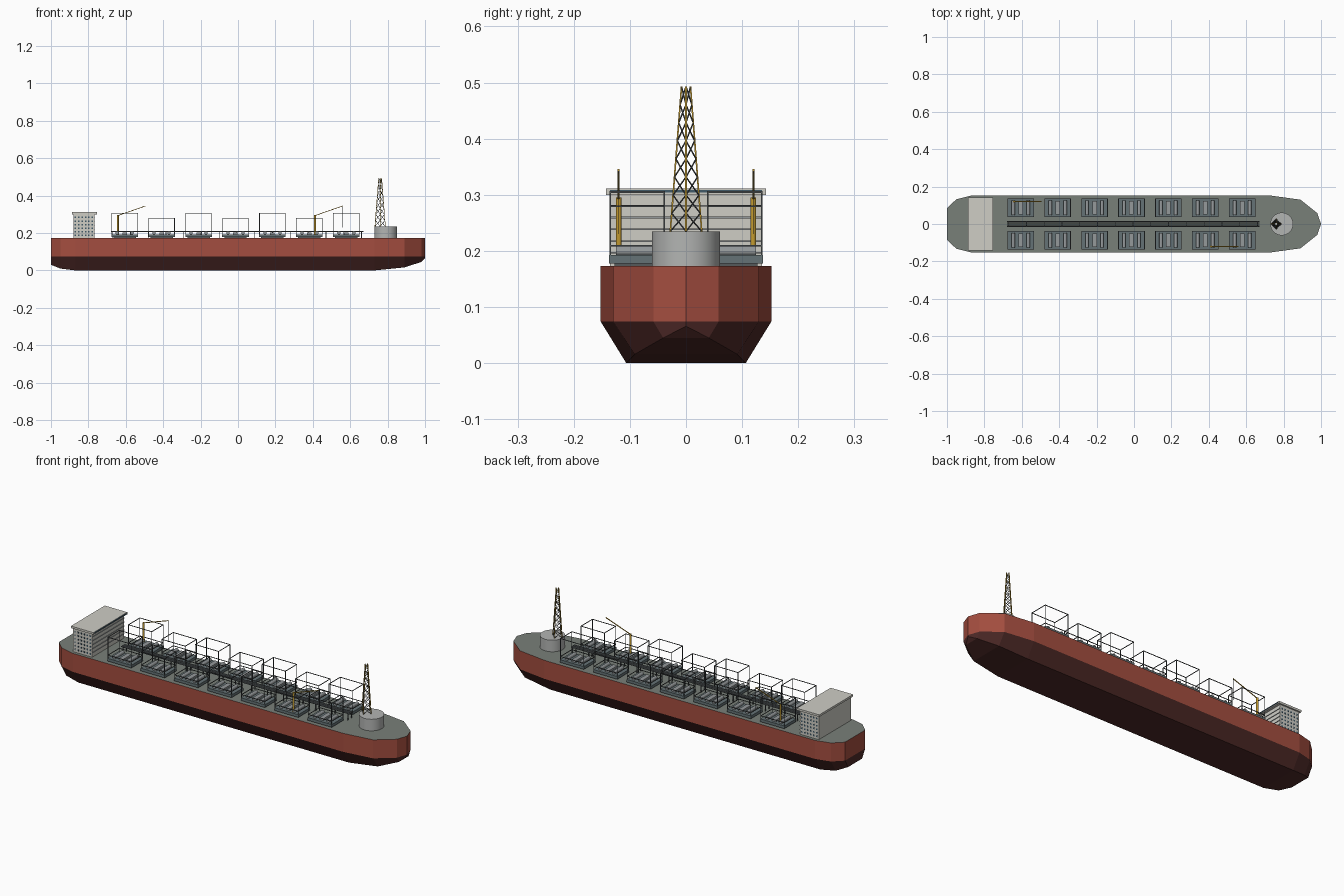
import bpy, bmesh, math
from mathutils import Vector, Matrix

if "Cube" in bpy.data.objects:
    bpy.data.objects.remove(bpy.data.objects["Cube"])

def material(name, rgb):
    m = bpy.data.materials.new(name)
    m.diffuse_color = (*rgb, 1)
    m.use_nodes = True
    m.node_tree.nodes["Principled BSDF"].inputs["Base Color"].default_value = m.diffuse_color
    return m

RED = material("hull_red", (0.37, 0.075, 0.05))
MAROON = material("antifouling", (0.075, 0.022, 0.02))
DECK = material("deck_green_grey", (0.19, 0.215, 0.19))
WHITE = material("house_white", (0.62, 0.61, 0.56))
GLASS = material("window_blue", (0.05, 0.10, 0.14))
SLATE = material("module_slate", (0.13, 0.17, 0.18))
STEEL = material("steel_dark", (0.09, 0.10, 0.105))
GREY = material("equipment_grey", (0.30, 0.32, 0.33))
TURRET = material("turret_grey", (0.45, 0.46, 0.45))
YELLOW = material("crane_yellow", (0.55, 0.33, 0.03))

def finish(name, bm, *mats):
    bmesh.ops.recalc_face_normals(bm, faces=bm.faces)
    me = bpy.data.meshes.new(name)
    bm.to_mesh(me)
    bm.free()
    for m in mats:
        me.materials.append(m)
    ob = bpy.data.objects.new(name, me)
    bpy.context.collection.objects.link(ob)
    return ob

def box(bm, x0, x1, y0, y1, z0, z1):
    m = Matrix.Translation(((x0 + x1) / 2, (y0 + y1) / 2, (z0 + z1) / 2))
    bmesh.ops.create_cube(bm, size=1, matrix=m @ Matrix.Diagonal((x1 - x0, y1 - y0, z1 - z0, 1)))

def strut(bm, a, b, w, sides=4):
    a, b = Vector(a), Vector(b)
    d = b - a
    m = Matrix.Translation((a + b) / 2) @ d.to_track_quat('Z', 'Y').to_matrix().to_4x4()
    if sides == 4:
        m = m @ Matrix.Rotation(math.pi / 4, 4, 'Z')
    bmesh.ops.create_cone(bm, cap_ends=True, segments=sides, radius1=w, radius2=w,
                          depth=d.length, matrix=m)

# Hull: stations (x, half width, keel height), lofted as keel, chine and deck rings
DECK_Z, CHINE = 0.173, 0.074
stations = [(-1, 0.085, 0.03), (-0.95, 0.132, 0.01), (-0.87, 0.152, 0), (0.73, 0.152, 0),
            (0.89, 0.13, 0.016), (0.98, 0.058, 0.045)]
bm = bmesh.new()
rings = []
for level in range(3):
    def point(x, w, k, s):
        return bm.verts.new((x, s * w * (0.7 if level == 0 else 1), (k, CHINE, DECK_Z)[level]))
    rings.append([point(*s, -1) for s in stations] + [point(1, 0, 0.066, 1)] +
                 [point(*s, 1) for s in reversed(stations)])
n = len(rings[0])
for level in range(2):
    for i in range(n):
        j = (i + 1) % n
        f = bm.faces.new((rings[level][i], rings[level][j], rings[level + 1][j], rings[level + 1][i]))
        f.material_index = 1 - level
bm.faces.new(rings[2]).material_index = 2
keel = rings[0]
for i in range(5):
    bm.faces.new((keel[i], keel[i + 1], keel[n - 2 - i], keel[n - 1 - i])).material_index = 1
bm.faces.new((keel[5], keel[6], keel[7])).material_index = 1
finish("hull", bm, RED, MAROON, DECK)

# Accommodation block with roof, bridge glazing and window rows
bm = bmesh.new()
box(bm, -0.88, -0.768, -0.135, 0.135, DECK_Z, 0.3)
finish("accommodation_block", bm, WHITE)
bm = bmesh.new()
box(bm, -0.888, -0.755, -0.143, 0.143, 0.3, 0.311)
finish("bridge_roof", bm, WHITE)
bm = bmesh.new()
box(bm, -0.757, -0.753, -0.135, 0.135, 0.304, 0.309)
finish("bridge_windows", bm, GLASS)
bm = bmesh.new()
for side in (-1, 1):
    for row in range(6):
        for col in range(6):
            x, z, y = -0.869 + col * 0.018, 0.188 + row * 0.019, side * 0.135
            box(bm, x - 0.004, x + 0.004, y - 0.0012, y + 0.0012, z - 0.004, z + 0.004)
finish("cabin_windows", bm, GLASS)
bm = bmesh.new()
for row in range(5):
    box(bm, -0.769, -0.765, -0.135, 0.135, 0.195 + row * 0.021, 0.198 + row * 0.021)
finish("deck_ledges", bm, GREY)

# Process modules: base, equipment and open frame, two rows of seven
base, feet, gear, vessels, frame = (bmesh.new() for _ in range(5))
for i in range(7):
    cx = -0.606 + i * 0.1975
    top = 0.28 if i % 2 else 0.305
    for s in (-1, 1):
        cy = s * 0.087
        box(feet, cx - 0.06, cx + 0.06, cy - 0.04, cy + 0.04, DECK_Z, 0.179)
        box(base, cx - 0.071, cx + 0.071, cy - 0.05, cy + 0.05, 0.178, 0.193)
        box(gear, cx - 0.012, cx + 0.012, cy - 0.036, cy + 0.036, 0.193, 0.203)
        for dx in (-0.04, 0.04):
            strut(vessels, (cx + dx, cy - 0.038, 0.2), (cx + dx, cy + 0.038, 0.2), 0.009, 12)
        corners = [(cx - 0.069, cy - 0.048), (cx + 0.069, cy - 0.048),
                   (cx + 0.069, cy + 0.048), (cx - 0.069, cy + 0.048)]
        for k in range(4):
            p, q = corners[k], corners[(k + 1) % 4]
            strut(frame, (*p, 0.193), (*p, top), 0.002)
            for z in (0.209, top):
                strut(frame, (*p, z), (*q, z), 0.002)
finish("module_feet", feet, STEEL)
finish("module_bases", base, SLATE)
finish("module_equipment", gear, GREY)
finish("module_vessels", vessels, GREY)
finish("module_frames", frame, STEEL)

# Central pipe rack
bm = bmesh.new()
for y in (-0.013, -0.0045, 0.0045, 0.013):
    strut(bm, (-0.68, y, 0.208), (0.67, y, 0.208), 0.003, 8)
for i in range(15):
    x = -0.67 + i * 0.095
    box(bm, x - 0.002, x + 0.002, -0.017, 0.017, 0.202, 0.206)
    for y in (-0.015, 0.015):
        box(bm, x - 0.002, x + 0.002, y - 0.002, y + 0.002, DECK_Z, 0.203)
finish("pipe_rack", bm, STEEL)

# Turret
bm = bmesh.new()
strut(bm, (0.79, 0, DECK_Z), (0.79, 0, 0.235), 0.061, 32)
turret = finish("turret", bm, TURRET)
bpy.context.view_layer.objects.active = turret
turret.select_set(True)
bpy.ops.object.shade_smooth_by_angle()

# Flare tower: four tapering legs with cross bracing
def leg(k, t):
    r, a = 0.028 - 0.02 * t, k * math.pi / 2
    return (0.76 + r * math.cos(a), r * math.sin(a), 0.235 + 0.258 * t)

legs, braces = bmesh.new(), bmesh.new()
BAYS = 8
for k in range(4):
    strut(legs, leg(k, 0), leg(k, 1), 0.002)
    for b in range(BAYS):
        t0, t1 = b / BAYS, (b + 1) / BAYS
        strut(braces, leg(k, t0), leg(k + 1, t1), 0.0013)
        strut(braces, leg(k + 1, t0), leg(k, t1), 0.0013)
finish("flare_tower_legs", legs, YELLOW)
finish("flare_tower_braces", braces, STEEL)

# Pedestal cranes
for name, x, y in (("aft", -0.642, 0.12), ("forward", 0.412, -0.12)):
    bm = bmesh.new()
    strut(bm, (x, y, DECK_Z), (x, y, 0.295), 0.005, 12)
    strut(bm, (x, y, 0.293), (x + 0.146, y, 0.344), 0.0025)
    finish(name + "_crane", bm, YELLOW)
    bm = bmesh.new()
    strut(bm, (x + 0.145, y, 0.343), (x + 0.145, y, 0.23), 0.001)
    finish(name + "_crane_cable", bm, STEEL)
